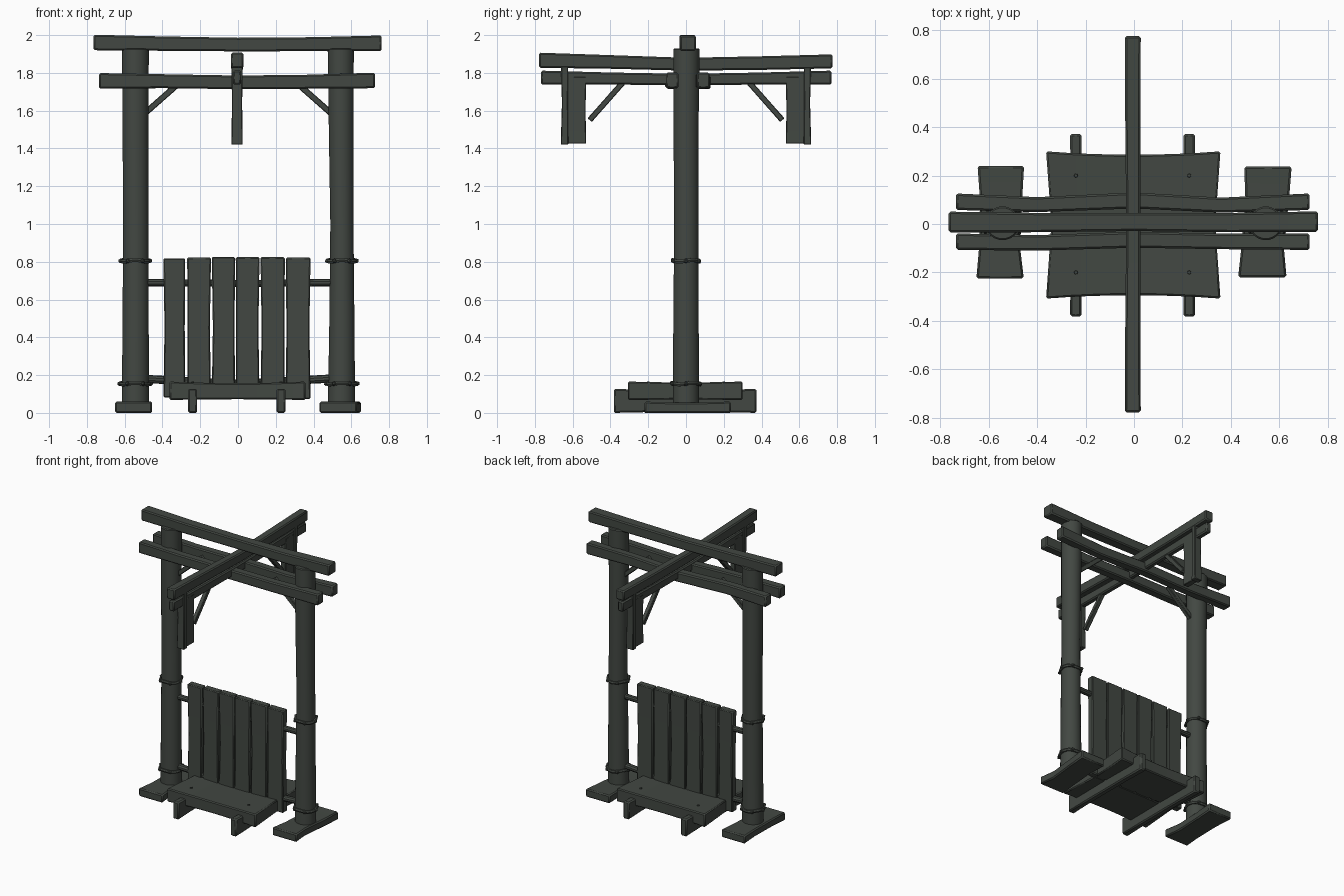
import bpy, bmesh, math
from mathutils import Vector, Matrix

if "Cube" in bpy.data.objects:
    bpy.data.objects.remove(bpy.data.objects["Cube"])

wood = bpy.data.materials.new("dark weathered wood")
wood.diffuse_color = (0.055, 0.064, 0.055, 1)
wood.use_nodes = True
wood.node_tree.nodes["Principled BSDF"].inputs["Base Color"].default_value = wood.diffuse_color


def finish(bm, name, bevel=0.0, angle=35):
    bmesh.ops.recalc_face_normals(bm, faces=bm.faces)
    me = bpy.data.meshes.new(name)
    bm.to_mesh(me)
    bm.free()
    me.materials.append(wood)
    me.shade_smooth()
    me.set_sharp_from_angle(angle=math.radians(angle))
    ob = bpy.data.objects.new(name, me)
    bpy.context.collection.objects.link(ob)
    if bevel:
        m = ob.modifiers.new("worn edges", 'BEVEL')
        m.width, m.segments = bevel, 1
        m.limit_method, m.angle_limit = 'ANGLE', math.radians(40)
    return ob


def loft(name, axis, stations, sides=4, bevel=0.008):
    """stations: (t, centre_u, centre_v, half_u, half_v) along an axis"""
    bm = bmesh.new()
    rings = []
    for t, cu, cv, hu, hv in stations:
        ring = []
        for i in range(sides):
            a = 2 * math.pi * (i + 0.5) / sides
            k = math.sqrt(2) if sides == 4 else 1
            u, v = cu + hu * k * math.cos(a), cv + hv * k * math.sin(a)
            ring.append(bm.verts.new({'x': (t, u, v), 'y': (u, t, v), 'z': (u, v, t)}[axis]))
        rings.append(ring)
    for a, b in zip(rings, rings[1:]):
        for i in range(sides):
            j = (i + 1) % sides
            bm.faces.new((a[i], a[j], b[j], b[i]))
    bm.faces.new(rings[0])
    bm.faces.new(rings[-1])
    return finish(bm, name, bevel)


def strut(name, p, q, w, d):
    """square bar between two points"""
    p, q = Vector(p), Vector(q)
    bm = bmesh.new()
    rot = (q - p).to_track_quat('Z', 'X').to_matrix().to_4x4()
    mat = Matrix.Translation((p + q) / 2) @ rot @ Matrix.Diagonal((w, d, (q - p).length, 1))
    bmesh.ops.create_cube(bm, size=1, matrix=mat)
    return finish(bm, name, 0.004)


# round posts
loft("left_post", 'z', [(0.04, -.543, 0, .073, .07), (.5, -.542, 0, .07, .068), (1.0, -.541, .002, .068, .065),
     (1.5, -.543, 0, .069, .067), (1.93, -.543, .003, .072, .07)], 20, .006)
loft("right_post", 'z', [(0.04, .548, 0, .073, .07), (.5, .55, 0, .067, .068), (1.0, .55, .002, .062, .065),
     (1.5, .546, 0, .066, .067), (1.93, .544, .003, .07, .07)], 20, .006)

# flared foot planks under the posts
loft("left_foot", 'y', [(-.225, -.553, .03, .098, .03), (-.1, -.555, .028, .085, .028),
     (.1, -.549, .028, .087, .028), (.24, -.55, .03, .096, .03)])
loft("right_foot", 'y', [(-.22, .53, .03, .1, .03), (-.1, .531, .028, .088, .028),
     (.1, .55, .028, .09, .028), (.237, .553, .03, .098, .03)])

# rope bands with knots
for side, cx in (("left", -.544), ("right", .55)):
    for level, z, r in (("lower", .155, .076), ("upper", .805, .071)):
        bm = bmesh.new()
        n, m = 24, 6
        vs = [[bm.verts.new((cx + (r + .009 * math.cos(b)) * math.cos(a), (r + .009 * math.cos(b)) * math.sin(a),
               z + .012 * math.sin(b) + .004 * math.sin(3 * a)))
               for b in (2 * math.pi * j / m for j in range(m))]
              for a in (2 * math.pi * i / n for i in range(n))]
        for i in range(n):
            for j in range(m):
                bm.faces.new((vs[i][j], vs[(i + 1) % n][j], vs[(i + 1) % n][(j + 1) % m], vs[i][(j + 1) % m]))
        for i in range(6):
            a = math.pi / 3 * i
            bmesh.ops.create_icosphere(bm, subdivisions=1, radius=.013, matrix=Matrix.Translation(
                (cx + (r + .007) * math.cos(a), (r + .007) * math.sin(a), z)))
        finish(bm, f"{side}_{level}_rope_band")

# long beams across the posts
loft("top_beam", 'x', [(-.765, .008, 1.961, .043, .041), (-.4, .006, 1.955, .04, .038), (0, .008, 1.95, .037, .036),
     (.4, .006, 1.952, .04, .037), (.76, .01, 1.957, .042, .041)])
loft("back_rail", 'x', [(-.735, .092, 1.757, .034, .041), (-.4, .08, 1.756, .031, .037), (0, .097, 1.75, .033, .036),
     (.36, .078, 1.753, .031, .037), (.725, .092, 1.76, .034, .041)])
loft("front_rail", 'x', [(-.735, -.073, 1.758, .034, .041), (-.4, -.078, 1.756, .032, .037), (0, -.065, 1.75, .033, .036),
     (.36, -.072, 1.753, .032, .037), (.725, -.073, 1.76, .034, .041)])

# double arm running front to back
loft("upper_arm", 'y', [(-.778, -.005, 1.867, .033, .04), (-.4, -.005, 1.858, .031, .036), (0, -.003, 1.846, .029, .034),
     (.4, -.005, 1.852, .031, .036), (.776, -.005, 1.861, .033, .037)])
loft("lower_arm", 'y', [(-.768, -.005, 1.775, .022, .037), (-.4, -.005, 1.77, .02, .032), (0, -.005, 1.765, .019, .03),
     (.4, -.005, 1.77, .02, .032), (.77, -.005, 1.775, .022, .037)])

# hanging boards and braces at each end of the arm
for name, s in (("front", -1), ("back", 1)):
    loft(f"{name}_hanging_board", 'z', [(1.425, -.005, s * .59, .022, .062), (1.6, -.005, s * .59, .02, .058),
         (1.78, -.005, s * .59, .022, .062)], bevel=.004)
    loft(f"{name}_hanging_strip", 'z', [(1.42, -.005, s * .643, .03, .02), (1.64, -.005, s * .641, .027, .016),
         (1.84, -.005, s * .643, .03, .019)], bevel=.004)
    strut(f"{name}_arm_brace", (-.005, s * .51, 1.55), (-.005, s * .32, 1.765), .03, .03)

# braces between posts and rails
for name, s in (("left", -1), ("right", 1)):
    strut(f"{name}_post_brace", (s * .50, .005, 1.58), (s * .29, .005, 1.765), .032, .032)

# rungs holding the backrest
loft("upper_rung", 'x', [(-.5, 0, .69, .02, .02), (0, 0, .685, .018, .018), (.5, 0, .69, .02, .02)], 10, .002)
loft("lower_rung", 'x', [(-.5, 0, .18, .022, .022), (0, 0, .155, .02, .02), (.5, 0, .182, .022, .022)], 10, .002)

# backrest planks
planks = [(-.395, -.28, .818, .082), (-.269, -.143, .822, .08), (-.139, -.016, .825, .08),
          (-.012, .114, .824, .08), (.119, .248, .824, .075), (.254, .384, .822, .074)]
for i, (a, b, top, bottom) in enumerate(planks):
    c, h = (a + b) / 2, (b - a) / 2
    loft(f"backrest_plank_{i + 1}", 'z', [(bottom, c, 0, h, .026), (.45, c + .002 * (-1) ** i, 0, h - .004, .024),
         (top, c, 0, h, .026)], bevel=.006)

# seat with pinched middle, joined from front and back boards
for name, s, e in (("front", -1, .308), ("back", 1, .3)):
    pts = []
    for k in range(9):
        x = -.363 + .72 * k / 8
        bow = .014 * (1 - ((k - 4) / 4) ** 2)
        pts.append((x, bow))
    bm = bmesh.new()
    rows = []
    for x, bow in pts:
        xi = x * .94
        zt, zb = .166 - bow * .6, .068 + bow * .3
        rows.append([bm.verts.new(v) for v in ((x, s * (e - bow), zb), (x, s * (e - bow), zt),
                     (xi, s * .002, zt - .006), (xi, s * .002, zb + .004))])
    for p, q in zip(rows, rows[1:]):
        for j in range(4):
            bm.faces.new((p[j], p[(j + 1) % 4], q[(j + 1) % 4], q[j]))
    bm.faces.new(rows[0])
    bm.faces.new(rows[-1])
    finish(bm, f"{name}_seat_board", .007)

# runners beneath the seat
for name, x in (("left", -.24), ("right", .228)):
    loft(f"{name}_seat_runner", 'y', [(-.382, x, .064, .024, .064), (-.2, x, .062, .022, .058), (0, x, .06, .022, .056),
         (.2, x, .062, .022, .058), (.372, x, .064, .024, .064)])

# seat nail heads
for i, (x, y) in enumerate([(-.24, -.2), (.228, -.2), (-.24, .2), (.228, .2)]):
    bm = bmesh.new()
    bmesh.ops.create_cone(bm, cap_ends=True, segments=8, radius1=.009, radius2=.007, depth=.012,
                          matrix=Matrix.Translation((x, y, .160)))
    finish(bm, f"seat_nail_{i + 1}")
